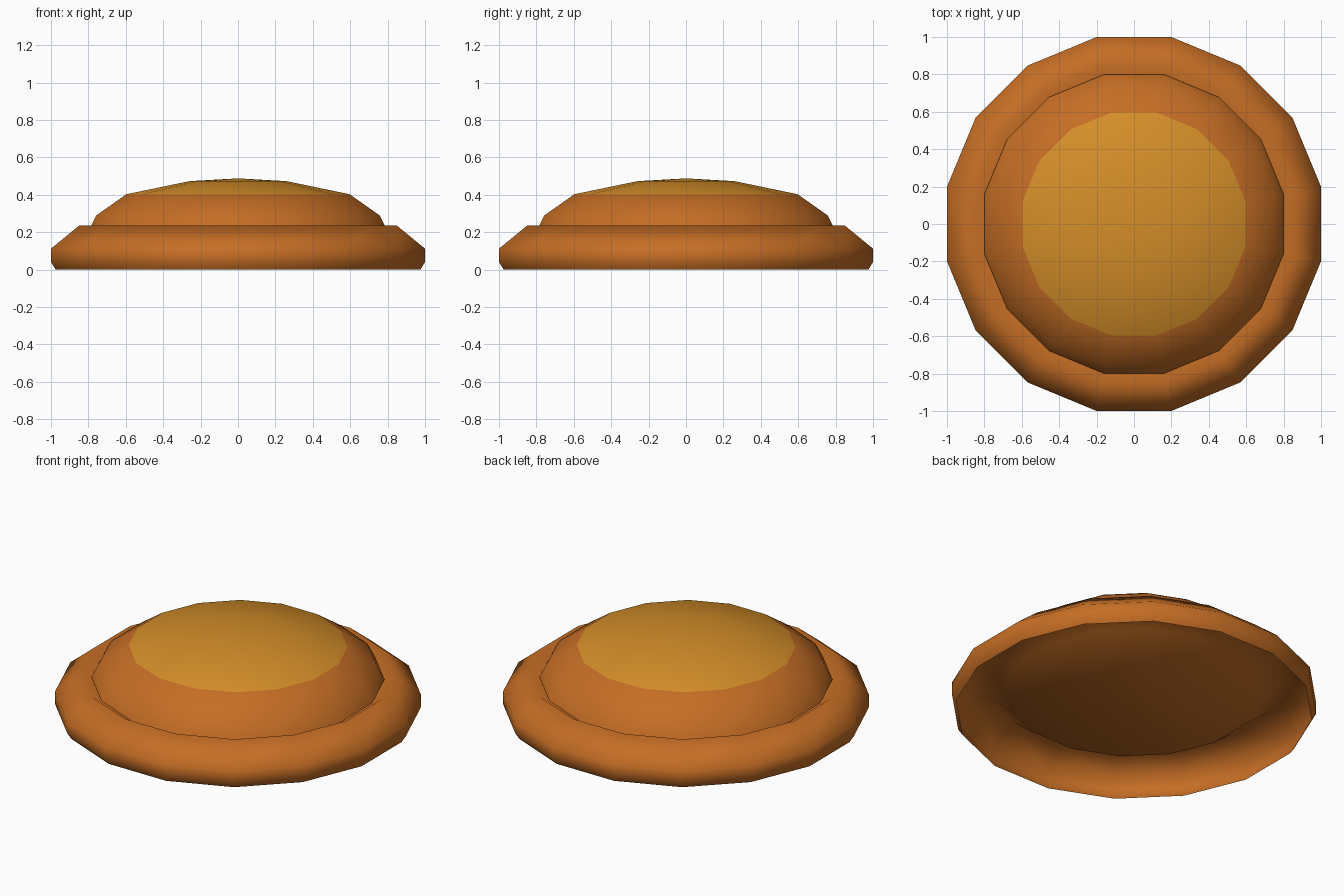
import bpy, bmesh, math

if "Cube" in bpy.data.objects:
    bpy.data.objects.remove(bpy.data.objects["Cube"])

SIDES = 16
SCALE = 1 / math.cos(math.pi / SIDES)  # flat-to-centre distance -> corner radius


def material(name, rgb):
    m = bpy.data.materials.new(name)
    m.diffuse_color = (*rgb, 1)
    m.use_nodes = True
    m.node_tree.nodes["Principled BSDF"].inputs["Base Color"].default_value = m.diffuse_color
    return m


def lathe(name, profile, mats, second_from=99):
    """Open-bottomed lathe of (flat distance, z) rings; d = 0 is a pole."""
    bm = bmesh.new()
    rings = []
    for d, z in profile:
        if d == 0:
            rings.append([bm.verts.new((0, 0, z))] * SIDES)
        else:
            angles = [2 * math.pi * (i + 0.5) / SIDES for i in range(SIDES)]
            rings.append([bm.verts.new((d * SCALE * math.cos(a), d * SCALE * math.sin(a), z))
                          for a in angles])
    for k, (lo, hi) in enumerate(zip(rings, rings[1:])):
        for i in range(SIDES):
            j = (i + 1) % SIDES
            f = bm.faces.new(list(dict.fromkeys((lo[i], lo[j], hi[j], hi[i]))))
            f.material_index = int(k >= second_from)
            f.smooth = True
    me = bpy.data.meshes.new(name)
    bm.to_mesh(me)
    bm.free()
    for m in mats:
        me.materials.append(m)
    ob = bpy.data.objects.new(name, me)
    bpy.context.collection.objects.link(ob)
    return ob


crust = material("crust", (0.56, 0.155, 0.018))
glaze = material("glaze", (0.66, 0.27, 0.022))

# Hollow base: rounded rim, then a sunken top under the dome
lathe("base_rim", [(0.975, 0), (1.0, 0.04), (1.0, 0.112), (0.85, 0.235),
                   (0.70, 0.112), (0, 0.112)], [crust])

# Dome with a lighter top, sitting inside the rim
lathe("dome", [(0.80, 0.205), (0.757, 0.29), (0.597, 0.403), (0.26, 0.473), (0, 0.488)],
      [crust, glaze], second_from=2)
